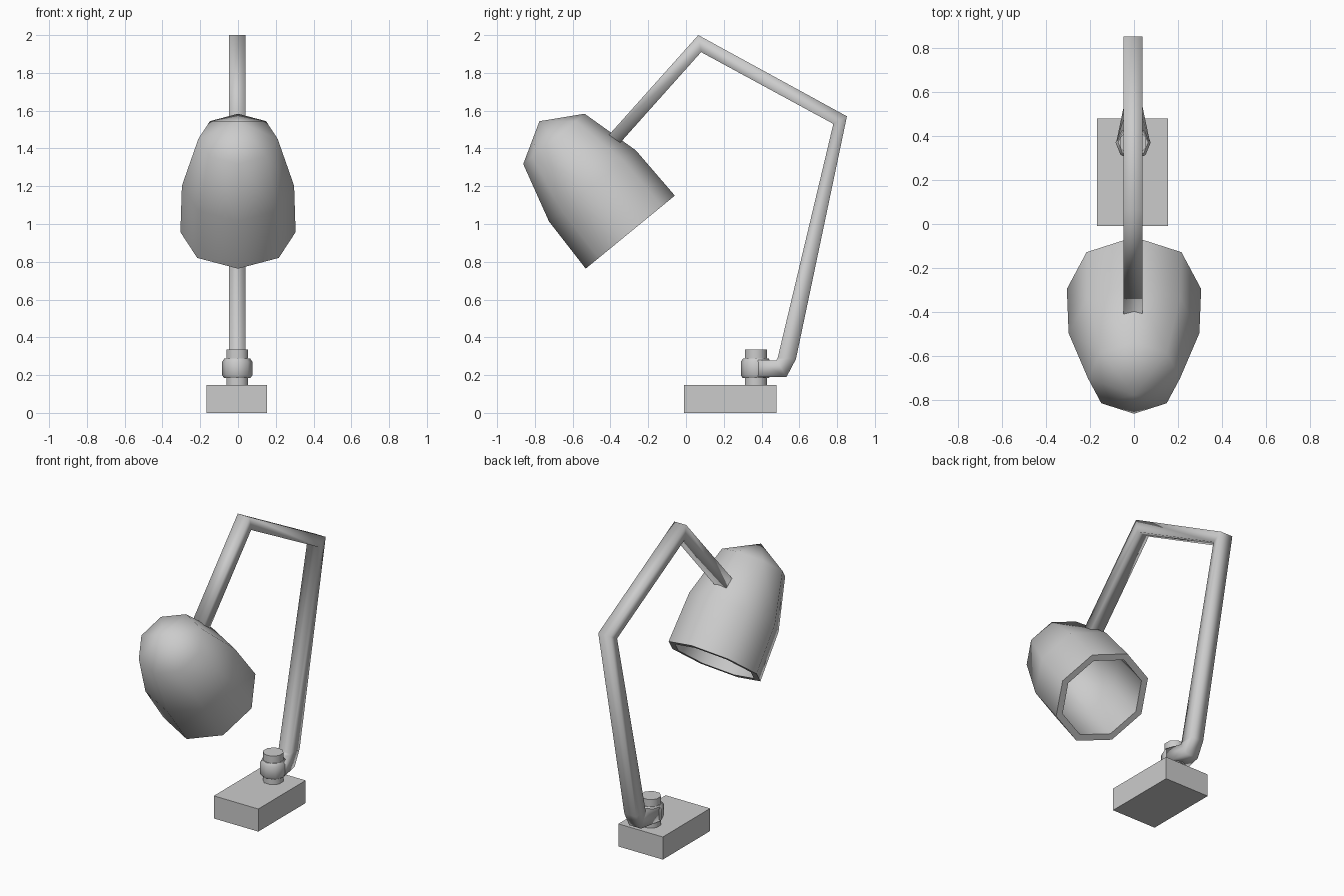
import bpy, bmesh, math
from mathutils import Vector

if "Cube" in bpy.data.objects:
    bpy.data.objects.remove(bpy.data.objects["Cube"])

CX = -0.004  # slight sideways offset of base, post and arm


def make(name, bm, angle=None):
    bmesh.ops.recalc_face_normals(bm, faces=bm.faces)
    me = bpy.data.meshes.new(name)
    bm.to_mesh(me)
    bm.free()
    ob = bpy.data.objects.new(name, me)
    bpy.context.collection.objects.link(ob)
    bpy.ops.object.select_all(action='DESELECT')
    ob.select_set(True)
    bpy.context.view_layer.objects.active = ob
    if angle is None:
        bpy.ops.object.shade_smooth()
    else:
        bpy.ops.object.shade_smooth_by_angle(angle=math.radians(angle))
    return ob


def bridge(bm, a, b):
    n = len(a)
    for i in range(n):
        j = (i + 1) % n
        if len(a) == len(b):
            bm.faces.new((a[i], a[j], b[j], b[i]))
        else:
            bm.faces.new((a[i], a[j], b[0]))


def lathe(name, profile, origin, axis, sides, angle, phase=0.0):
    """Profile of (radius, height); zero radius closes to a point."""
    bm = bmesh.new()
    o, w = Vector(origin), Vector(axis).normalized()
    u = Vector((1, 0, 0))
    v = w.cross(u)
    rings = []
    for r, h in profile:
        if r == 0:
            rings.append([bm.verts.new(o + w * h)])
        else:
            ts = [math.tau * i / sides + phase for i in range(sides)]
            rings.append([bm.verts.new(o + w * h + (u * math.cos(t) + v * math.sin(t)) * r) for t in ts])
    for a, b in zip(rings, rings[1:]):
        if len(a) >= len(b):
            bridge(bm, a, b)
        else:
            bridge(bm, b, a)
    return make(name, bm, angle)


# Base block
bm = bmesh.new()
bmesh.ops.create_cube(bm, size=1)
for p in bm.verts:
    p.co = Vector((p.co.x * 0.322 - 0.007, p.co.y * 0.49 + 0.235, p.co.z * 0.148 + 0.074))
make("base", bm, 30)

# Pivot post and collar
post = (CX, 0.37, 0)
lathe("pivot_post", [(0, 0.14), (0.063, 0.14), (0.063, 0.335), (0, 0.335)], post, (0, 0, 1), 8, 50, math.pi / 8)
lathe("pivot_collar", [(0, 0.185), (0.07, 0.185), (0.08, 0.2), (0.08, 0.27), (0.068, 0.288), (0, 0.288)],
      post, (0, 0, 1), 8, 50)

# Bent arm: each bend gives half width, inner (y, z) and outer (y, z)
bends = [
    (0.075, (0.38, 0.28), (0.38, 0.19)),
    (0.043, (0.478, 0.278), (0.532, 0.19)),
    (0.043, (0.485, 0.29), (0.582, 0.285)),
    (0.043, (0.78, 1.53), (0.852, 1.57)),
    (0.043, (0.08, 1.91), (0.065, 2.0)),
    (0.043, (-0.353, 1.425), (-0.42, 1.458)),
]
bm = bmesh.new()
rings = [[bm.verts.new((CX + s * w, *p)) for s, p in ((-1, i), (1, i), (1, o), (-1, o))] for w, i, o in bends]
for a, b in zip(rings, rings[1:]):
    bridge(bm, a, b)
bm.faces.new(rings[0])
bm.faces.new(rings[-1])
make("arm", bm)

# Eight-sided hollow lamp shade, outside then inside
lathe("shade",
      [(0, 0.759), (0.21, 0.638), (0.297, 0.317), (0.305, 0.0),
       (0.262, 0.0), (0.255, 0.31), (0.175, 0.61), (0, 0.71)],
      (0, -0.295, 0.957), (0, -0.634, 0.774), 8, 60)
